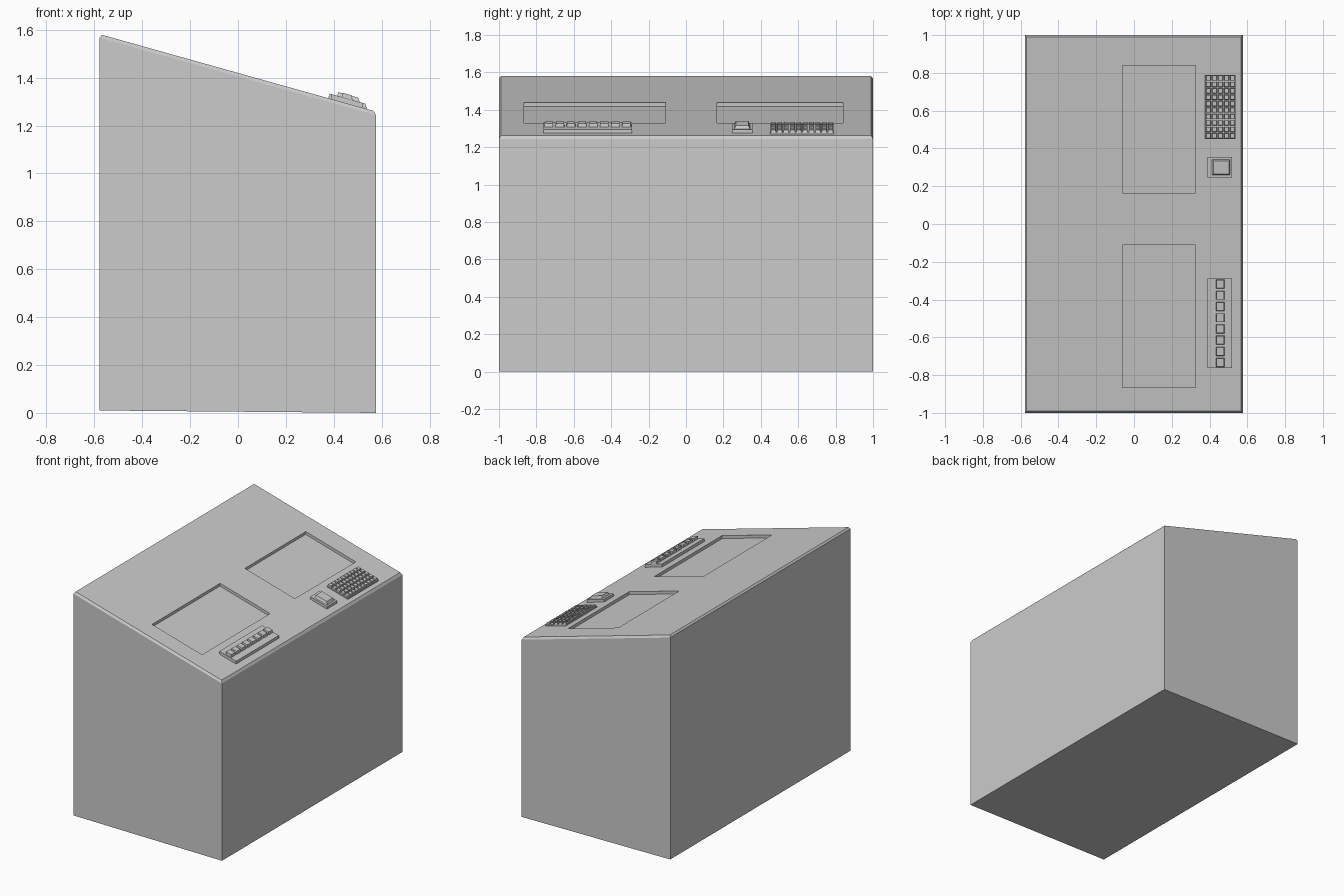
import bpy, bmesh, math
from mathutils import Matrix, Vector

if "Cube" in bpy.data.objects:
    bpy.data.objects.remove(bpy.data.objects["Cube"])

SLOPE = 0.28                      # drop of the desk top per unit of x
TOP_Z = 1.42                      # desk top height at x = 0
K = math.sqrt(1 + SLOPE ** 2)
TILT = Matrix.Translation((0, 0, TOP_Z)) @ Matrix.Rotation(math.atan(SLOPE), 4, 'Y')

grey = bpy.data.materials.new("light_grey")
grey.diffuse_color = (0.6, 0.6, 0.6, 1)
grey.use_nodes = True
grey.node_tree.nodes["Principled BSDF"].inputs["Base Color"].default_value = grey.diffuse_color


def make(name, bm):
    bmesh.ops.recalc_face_normals(bm, faces=bm.faces)
    me = bpy.data.meshes.new(name)
    bm.to_mesh(me)
    bm.free()
    me.materials.append(grey)
    ob = bpy.data.objects.new(name, me)
    bpy.context.collection.objects.link(ob)
    return ob


def block(bm, x0, x1, y0, y1, h0, h1, taper=0.0):
    """Block standing on the sloped top; x, y as seen from above, h along the slope normal."""
    rings = []
    for h, t in ((h0, 0), (h1, taper)):
        pts = ((x0 + t, y0 + t), (x1 - t, y0 + t), (x1 - t, y1 - t), (x0 + t, y1 - t))
        rings.append([bm.verts.new(TILT @ Vector((x * K - SLOPE * max(h, 0), y, h)))
                      for x, y in pts])
    a, b = rings
    bm.faces.new(a)
    bm.faces.new(b)
    for i in range(4):
        j = (i + 1) % 4
        bm.faces.new((a[i], a[j], b[j], b[i]))


# Cabinet: wedge-topped box with a chamfered rim
bm = bmesh.new()
rings = []
levels = (
    (0.0, lambda x: 0.005 - 0.0087 * x),
    (0.0, lambda x: TOP_Z - 0.015 - SLOPE * x),
    (0.01, lambda x: TOP_Z - SLOPE * x),
)
for inset, height in levels:
    xa, xb, y = -0.578 + inset, 0.576 - inset, 1 - inset
    rings.append([bm.verts.new((px, py, height(px)))
                  for px, py in ((xa, -y), (xb, -y), (xb, y), (xa, y))])
bm.faces.new(rings[0])
bm.faces.new(rings[-1])
for a, b in zip(rings, rings[1:]):
    for i in range(4):
        j = (i + 1) % 4
        bm.faces.new((a[i], a[j], b[j], b[i]))
cabinet = make("cabinet", bm)

# Two recessed screens cut into the sloped top
bm = bmesh.new()
for y0, y1 in ((-0.865, -0.11), (0.165, 0.84)):
    block(bm, -0.058, 0.33, y0, y1, -0.02, 0.05)
cutter = make("screen_cutter", bm)
cutter.hide_render = True
cutter.hide_viewport = True
cutter.display_type = 'WIRE'
mod = cabinet.modifiers.new("screens", 'BOOLEAN')
mod.operation = 'DIFFERENCE'
mod.solver = 'EXACT'
mod.object = cutter

# Keyboard: thin base with a grid of keys
bm = bmesh.new()
block(bm, 0.378, 0.538, 0.45, 0.79, -0.005, 0.008)
make("keyboard_base", bm)
bm = bmesh.new()
cols, rows = 5, 10
px, py = 0.16 / cols, 0.34 / rows
for c in range(cols):
    for r in range(rows):
        x, y = 0.378 + c * px, 0.45 + r * py
        block(bm, x + 0.003, x + px - 0.003, y + 0.003, y + py - 0.003, 0.006, 0.02, 0.002)
make("keyboard_keys", bm)

# Pointer pad: base plate with a raised tapered button
bm = bmesh.new()
block(bm, 0.39, 0.52, 0.245, 0.355, -0.005, 0.018)
make("pointer_base", bm)
bm = bmesh.new()
block(bm, 0.412, 0.51, 0.258, 0.342, 0.016, 0.036, 0.008)
make("pointer_button", bm)

# Switch panels: two plates side by side, four switches on each
bm = bmesh.new()
for y in (-0.763, -0.526):
    block(bm, 0.39, 0.52, y, y + 0.237, -0.005, 0.02)
make("switch_panels", bm)
bm = bmesh.new()
for i in range(8):
    y = -0.763 + i * 0.0593
    block(bm, 0.435, 0.478, y + 0.006, y + 0.053, 0.018, 0.038, 0.002)
make("switches", bm)
